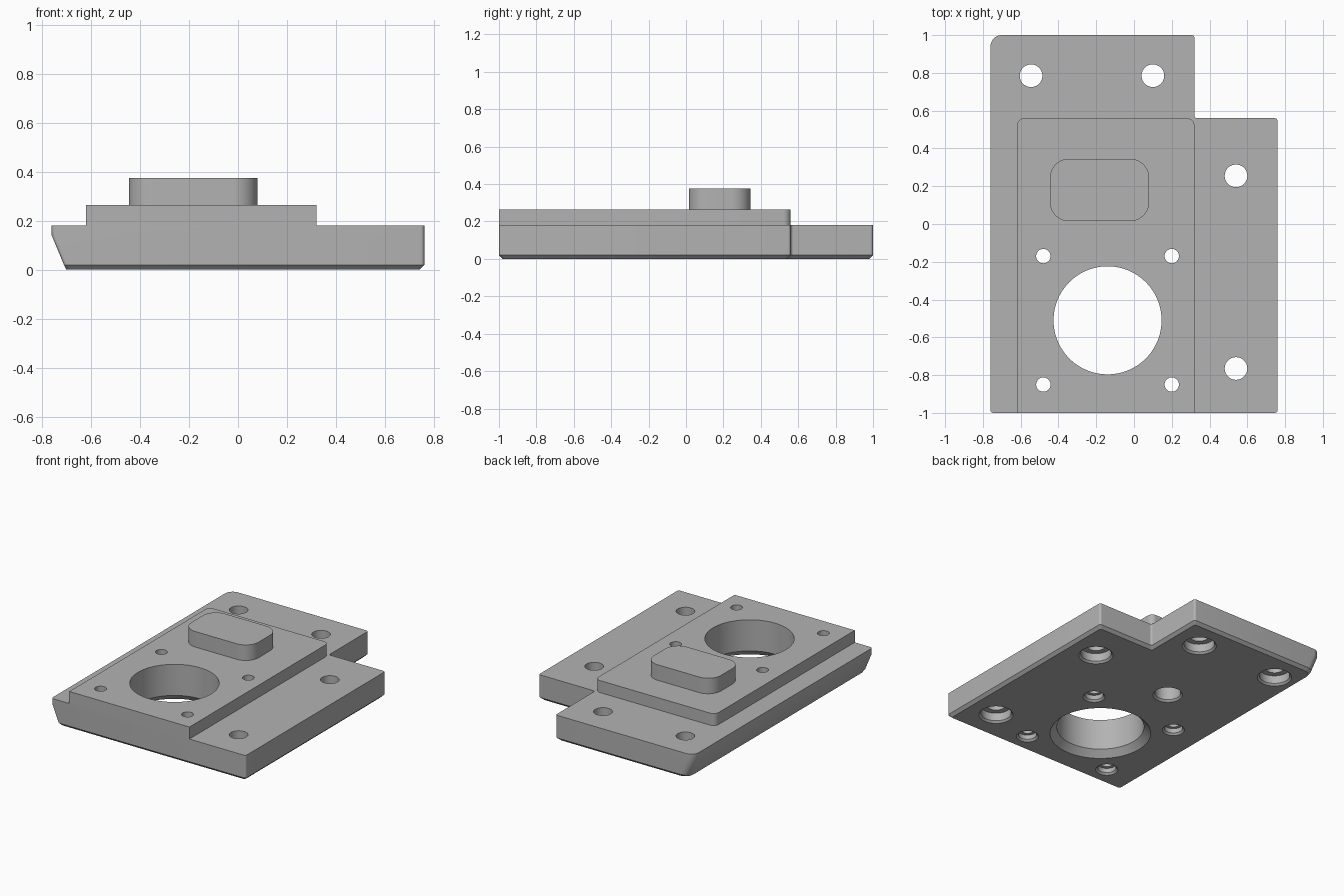
import bpy, bmesh, math
from mathutils import Vector

if "Cube" in bpy.data.objects:
    bpy.data.objects.remove(bpy.data.objects["Cube"], do_unlink=True)

grey = bpy.data.materials.new("plain_grey")
grey.use_nodes = True
colour = (0.45, 0.45, 0.45, 1)
grey.diffuse_color = colour
grey.node_tree.nodes["Principled BSDF"].inputs["Base Color"].default_value = colour


def rounded(corners, steps=8):
    """Outline through (x, y, radius) corners, each rounded by an arc."""
    points = []
    for i, (x, y, r) in enumerate(corners):
        p = Vector((x, y))
        if r == 0:
            points.append(p)
            continue
        back = (Vector(corners[i - 1][:2]) - p).normalized()
        ahead = (Vector(corners[(i + 1) % len(corners)][:2]) - p).normalized()
        centre = p + r * (back + ahead)
        for k in range(steps + 1):
            t = math.pi / 2 * k / steps
            points.append(centre - r * (ahead * math.cos(t) + back * math.sin(t)))
    return points


def loft(bm, rings):
    """Closed solid through (outline, z) rings with equal point counts."""
    loops = [[bm.verts.new((p.x, p.y, z)) for p in pts] for pts, z in rings]
    for low, high in zip(loops, loops[1:]):
        for i in range(len(low)):
            j = (i + 1) % len(low)
            bm.faces.new((low[i], low[j], high[j], high[i]))
    bm.faces.new(loops[0][::-1])
    bm.faces.new(loops[-1])


def make(name, bm):
    bmesh.ops.recalc_face_normals(bm, faces=bm.faces)
    mesh = bpy.data.meshes.new(name)
    bm.to_mesh(mesh)
    bm.free()
    obj = bpy.data.objects.new(name, mesh)
    mesh.materials.append(grey)
    bpy.context.collection.objects.link(obj)
    return obj


def solid(name, rings):
    bm = bmesh.new()
    loft(bm, rings)
    return make(name, bm)


def base_outline(left, inset):
    right, back, front = 0.76 - inset, 1 - inset, -1 + inset
    nx, ny, r = 0.32 - inset, 0.56 - inset, 0.015
    return rounded([(left, front, r), (right, front, r), (right, ny, r),
                    (nx, ny, r), (nx, back, r), (left, back, 0.06)])


# Stepped base with a chamfered underside and a slanted left edge
base = solid("base_plate", [
    (base_outline(-0.70, 0.02), 0), (base_outline(-0.71, 0), 0.02),
    (base_outline(-0.76, 0), 0.14), (base_outline(-0.76, 0), 0.18)])

# Raised pad
pad_shape = rounded([(-0.62, -1, 0), (0.32, -1, 0), (0.32, 0.56, 0.04), (-0.62, 0.56, 0.04)])
pad = solid("raised_pad", [(pad_shape, 0.18), (pad_shape, 0.265)])

# Rounded boss
boss_shape = rounded([(-0.445, 0.015, 0.1), (0.08, 0.015, 0.1),
                      (0.08, 0.345, 0.1), (-0.445, 0.345, 0.1)], 12)
boss = solid("rounded_boss", [(boss_shape, 0.265), (boss_shape, 0.375)])


# Hole cutters, each turned from a radius and height profile
def circle(x, y, r, sides):
    return [Vector((x + r * math.cos(math.tau * k / sides),
                    y + r * math.sin(math.tau * k / sides))) for k in range(sides)]


def drill(bm, x, y, profile, sides=40):
    loft(bm, [(circle(x, y, r, sides), z) for r, z in profile])


def counterbore(r, bore, depth, edge=0.013):
    return [(bore + 2 * edge, -edge), (bore, edge), (bore, depth), (r, depth), (r, 0.5)]


bm = bmesh.new()
for x, y in ((-0.545, 0.785), (0.1, 0.785), (0.54, 0.255), (0.54, -0.765)):
    drill(bm, x, y, counterbore(0.06, 0.1, 0.07))
for x in (-0.48, 0.2):
    for y in (-0.17, -0.85):
        drill(bm, x, y, counterbore(0.038, 0.06, 0.045))
drill(bm, -0.14, -0.51, [(0.375, -0.045), (0.286, 0.045), (0.286, 0.5)], 96)
drill(bm, -0.155, 0.16, [(0.11, -0.013), (0.085, 0.013), (0.085, 0.3)])
cutter = make("hole_cutter", bm)
cutter.hide_render = True

for obj in (base, pad, boss):
    bpy.ops.object.select_all(action='DESELECT')
    obj.select_set(True)
    bpy.context.view_layer.objects.active = obj
    cut = obj.modifiers.new("holes", 'BOOLEAN')
    cut.operation = 'DIFFERENCE'
    cut.solver = 'EXACT'
    cut.object = cutter
    bpy.ops.object.modifier_apply(modifier=cut.name)
    bpy.ops.object.shade_smooth_by_angle(angle=math.radians(25))
bpy.data.objects.remove(cutter, do_unlink=True)
